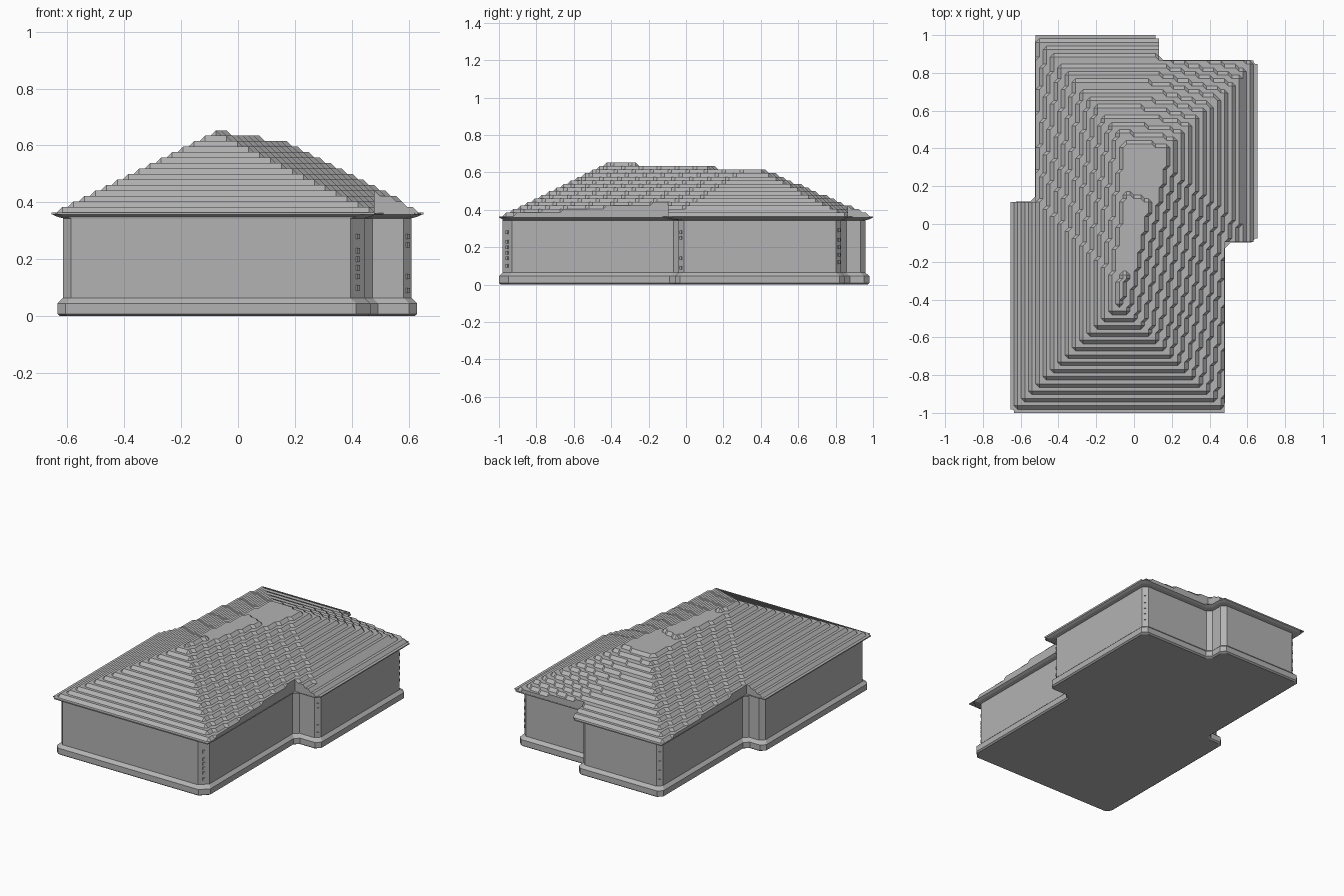
import bpy, bmesh
from math import pi
from mathutils import Vector, Matrix
from mathutils.bvhtree import BVHTree

if "Cube" in bpy.data.objects:
    bpy.data.objects.remove(bpy.data.objects["Cube"])

VOX = 2 / 104          # width and height of one roof step
EAVE = 0.365

grey = bpy.data.materials.new("stone_grey")
grey.use_nodes = True
colour = (0.45, 0.45, 0.45, 1)
grey.diffuse_color = colour
grey.node_tree.nodes["Principled BSDF"].inputs["Base Color"].default_value = colour


def add_object(name, bm):
    bmesh.ops.recalc_face_normals(bm, faces=bm.faces)
    mesh = bpy.data.meshes.new(name)
    bm.to_mesh(mesh)
    bm.free()
    mesh.materials.append(grey)
    obj = bpy.data.objects.new(name, mesh)
    bpy.context.collection.objects.link(obj)
    return obj


def plan(front, notch):
    """Corners of the stepped floor plan, counter-clockwise."""
    return [Vector(p) for p in (
        (-0.655, front), (0.485, front), (0.485, notch), (0.65, notch),
        (0.65, 0.87), (0.13, 0.87), (0.13, 1), (-0.525, 1),
        (-0.525, 0.12), (-0.655, 0.12))]


def outline(corners, inset):
    """Inset the plan and cut every corner."""
    n = len(corners)
    moved, points = [], []
    for i, p in enumerate(corners):
        a = (p - corners[i - 1]).normalized()
        b = (corners[(i + 1) % n] - p).normalized()
        moved.append(p + inset * (Vector((-a.y, a.x)) + Vector((-b.y, b.x))))
    for i, p in enumerate(moved):
        cut = 0.05 if i == 1 else 0.028
        points.append(p + (moved[i - 1] - p).normalized() * cut)
        points.append(p + (moved[(i + 1) % n] - p).normalized() * cut)
    return points


def loft(name, sections):
    """Join outlines given as (corners, inset, height) into a closed solid."""
    bm = bmesh.new()
    rings = [[bm.verts.new((p.x, p.y, z)) for p in outline(c, inset)]
             for c, inset, z in sections]
    for low, high in zip(rings, rings[1:]):
        for i in range(len(low)):
            bm.faces.new((low[i - 1], low[i], high[i], high[i - 1]))
    bm.faces.new(rings[0][::-1])
    bm.faces.new(rings[-1])
    return add_object(name, bm)


wall_plan = plan(-1.02, -0.08)
eave_plan = plan(-1.0, -0.1)

# Plinth, walls and overhanging eave
loft("plinth", [(wall_plan, 0.03, 0), (wall_plan, 0.02, 0.008),
                (wall_plan, 0.02, 0.045), (wall_plan, 0.042, 0.066)])
loft("walls", [(wall_plan, 0.04, 0.06), (wall_plan, 0.04, 0.35)])
loft("eave", [(wall_plan, 0.04, 0.344), (eave_plan, 0.018, 0.35),
              (eave_plan, 0.002, 0.358), (eave_plan, 0.002, 0.363)])

# Smooth hipped shape that the roof steps follow
hip = bmesh.new()
for p in eave_plan:
    hip.verts.new((p.x, p.y, EAVE))
for p in ((-0.08, -0.41, 0.651), (-0.04, 0.42, 0.613), (0.18, 0.4, 0.611)):
    hip.verts.new(p)
bmesh.ops.convex_hull(hip, input=hip.verts)
hip_tree = BVHTree.FromBMesh(hip)
hip.free()


def step_height(x, y):
    hit = hip_tree.ray_cast(Vector((x, y, 2)), Vector((0, 0, -1)))[0]
    return EAVE + VOX * round((hit.z - EAVE) / VOX) if hit else EAVE


def under_roof(x, y):
    """True inside any wing of the plan, with its corners cut."""
    for x0, x1, y0, y1 in ((-0.655, 0.485, -1, 0.12),
                           (-0.525, 0.65, -0.1, 0.87), (-0.525, 0.13, 0.1, 1)):
        dx, dy = min(x - x0, x1 - x), min(y - y0, y1 - y)
        if dx > 0 and dy > 0 and dx + dy > VOX * 1.1:
            return True
    return False


# Stepped roof, with a skirt down to the eave
roof = bmesh.new()
verts = {}


def roof_vert(i, j):
    if (i, j) not in verts:
        x, y = -0.655 + i * VOX, -1 + j * VOX
        verts[i, j] = roof.verts.new((x, y, step_height(x, y)))
    return verts[i, j]


for i in range(68):
    for j in range(104):
        if under_roof(-0.655 + (i + 0.5) * VOX, -1 + (j + 0.5) * VOX):
            roof.faces.new([roof_vert(i + a, j + b)
                            for a, b in ((0, 0), (1, 0), (1, 1), (0, 1))])
rim = [e for e in roof.edges if e.is_boundary]
skirt = bmesh.ops.extrude_edge_only(roof, edges=rim)["geom"]
for v in skirt:
    if isinstance(v, bmesh.types.BMVert):
        v.co.z = 0.358
bmesh.ops.triangulate(roof, faces=roof.faces)
add_object("stepped_roof", roof)

# Small blocks on the cut wall corners
blocks = bmesh.new()
for x, y, turn, heights in (
        (0.42, -0.955, -1, (0.1, 0.14, 0.17, 0.2, 0.23, 0.28)),
        (0.596, -0.026, -1, (0.09, 0.14, 0.25, 0.28)),
        (0.596, 0.816, 1, (0.12, 0.16, 0.2, 0.24, 0.29)),
        (-0.471, 0.946, -1, (0.1, 0.16, 0.22, 0.28))):
    for z in heights:
        place = (Matrix.Translation((x, y, z)) @ Matrix.Rotation(turn * pi / 4, 4, "Z")
                 @ Matrix.Diagonal((0.012, 0.014, 0.018, 1)))
        bmesh.ops.create_cube(blocks, size=1, matrix=place)
add_object("corner_blocks", blocks)
